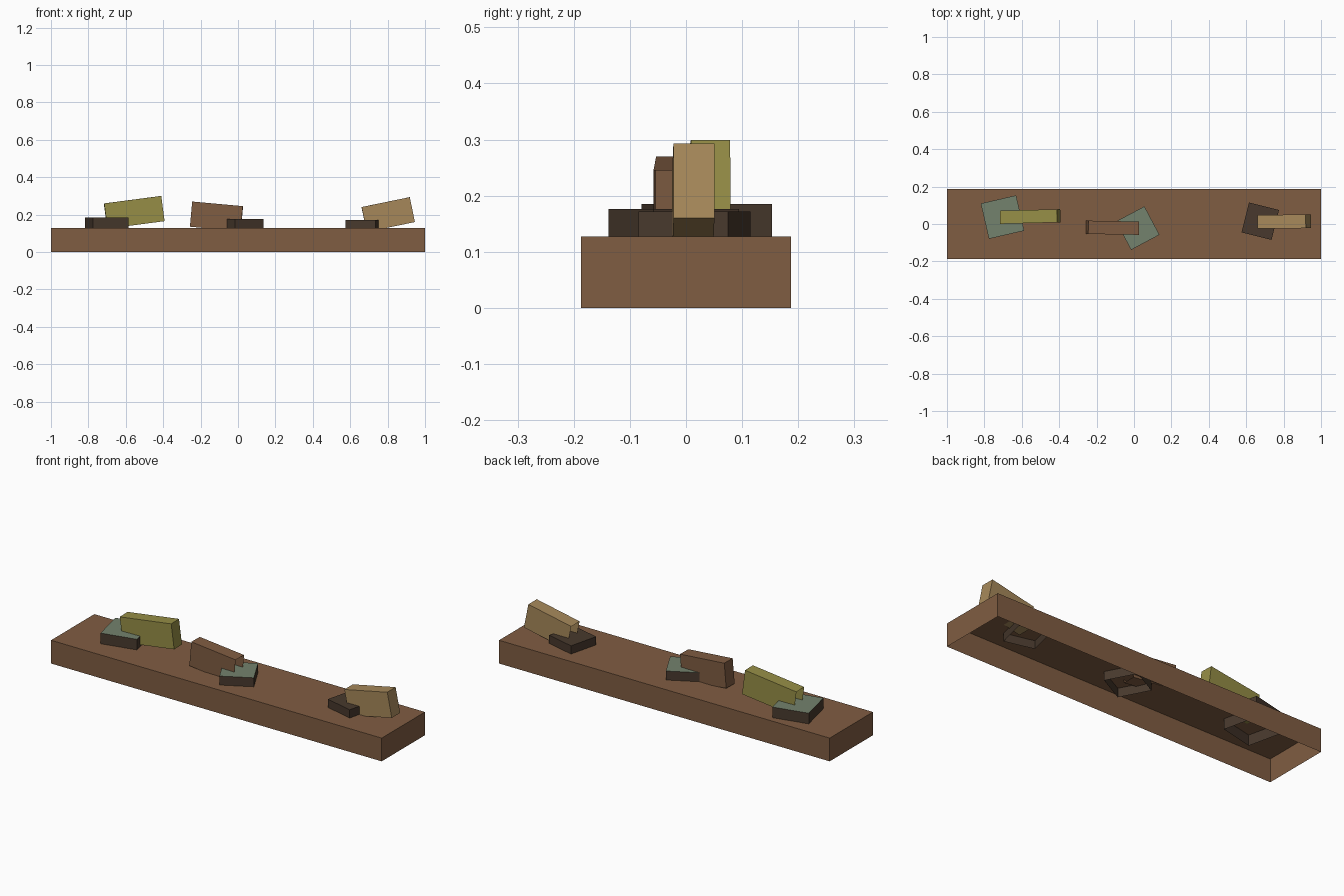
import bpy
import bmesh
from math import radians
from mathutils import Matrix, Vector

cube = bpy.data.objects.get("Cube")
if cube:
    bpy.data.objects.remove(cube, do_unlink=True)


def linear(value):
    c = value / 255
    return c / 12.92 if c <= 0.04045 else ((c + 0.055) / 1.055) ** 2.4


def make_material(name, *rgb):
    mat = bpy.data.materials.new(name)
    colour = [linear(v) for v in rgb] + [1.0]
    mat.use_nodes = True
    mat.diffuse_color = colour
    mat.node_tree.nodes["Principled BSDF"].inputs["Base Color"].default_value = colour
    return mat


wood = make_material("brown wood", 128, 93, 66)
dark = make_material("dark brown", 72, 57, 45)
sage = make_material("sage green", 116, 130, 109)
olive = make_material("olive", 150, 142, 70)
tan = make_material("tan", 166, 136, 90)

DOWN, LEFT, RIGHT = Vector((0, 0, -1)), Vector((-1, 0, 0)), Vector((1, 0, 0))


def open_box(name, size, centre, open_side, mat, top_mat=None, yaw=0, slope=0):
    """Thin-walled box with one side left open and an optional top colour."""
    bm = bmesh.new()
    bmesh.ops.create_cube(bm, size=1, matrix=Matrix.Diagonal((*size, 1)))
    bm.normal_update()
    for face in bm.faces:
        face.material_index = int(top_mat is not None and face.normal.z > 0.9)
    missing = [f for f in bm.faces if f.normal.dot(open_side) > 0.9]
    bmesh.ops.delete(bm, geom=missing, context='FACES_ONLY')
    mesh = bpy.data.meshes.new(name)
    bm.to_mesh(mesh)
    bm.free()
    for m in (mat, top_mat):
        if m:
            mesh.materials.append(m)
    obj = bpy.data.objects.new(name, mesh)
    obj.matrix_world = (Matrix.Translation(centre)
                        @ Matrix.Rotation(radians(yaw), 4, 'Z')
                        @ Matrix.Rotation(radians(-slope), 4, 'Y'))
    bpy.context.collection.objects.link(obj)


# Long plank, hollow underneath
DECK = 0.127
open_box("plank", (2, 0.374, DECK), (0, 0, DECK / 2), DOWN, wood)

# Square pads set halfway into the plank top: side, height, x, y, yaw
for name, side, height, x, y, yaw, top in (
        ("right_pad", 0.194, 0.116, -0.703, 0.037, 13, sage),
        ("middle_pad", 0.172, 0.098, 0.02, -0.022, 28, sage),
        ("left_pad", 0.165, 0.09, 0.675, 0.015, -14, None)):
    open_box(name, (side, side, height), (x, y, DECK), DOWN, dark, top, yaw)

# Tilted blocks, open at the end resting on the pad
open_box("right_block", (0.308, 0.07, 0.136), (-0.555, 0.04, 0.212), LEFT,
         olive, yaw=1.5, slope=7.5)
open_box("middle_block", (0.272, 0.071, 0.135), (-0.115, -0.02, 0.19), RIGHT,
         wood, yaw=-1, slope=-5.2)
open_box("left_block", (0.263, 0.073, 0.136), (0.803, 0.013, 0.2), LEFT,
         tan, yaw=0.5, slope=11.6)
